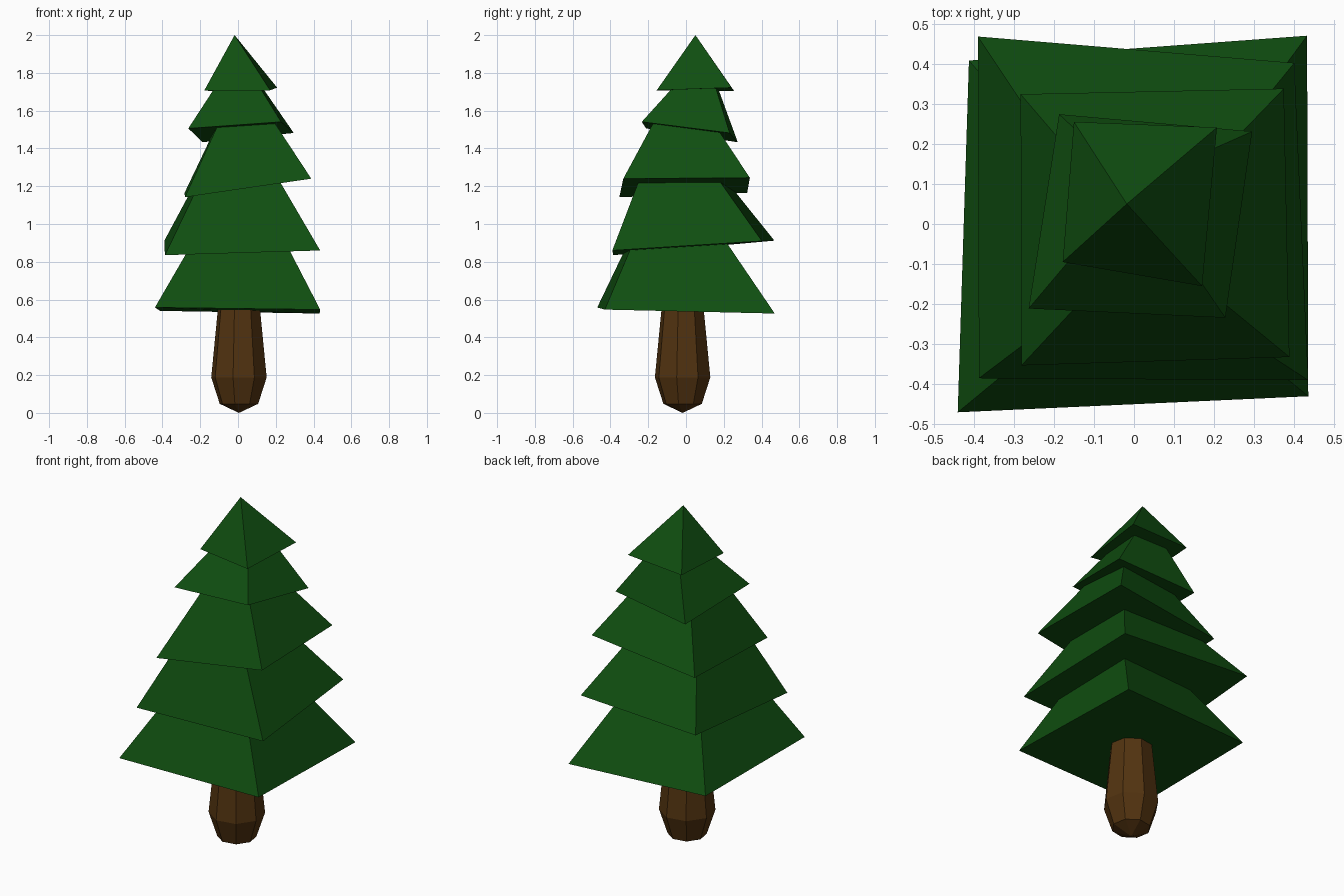
import bpy, bmesh, math
from mathutils import Vector

if "Cube" in bpy.data.objects:
    bpy.data.objects.remove(bpy.data.objects["Cube"])


def material(name, rgb):
    m = bpy.data.materials.new(name)
    m.diffuse_color = (*rgb, 1.0)
    m.use_nodes = True
    m.node_tree.nodes["Principled BSDF"].inputs["Base Color"].default_value = m.diffuse_color
    return m


def loft(name, rings, mat, tip_first=None, tip_last=None):
    """Closed flat-shaded solid through equal-sized rings, with optional end points."""
    bm = bmesh.new()
    loops = [[bm.verts.new(p) for p in ring] for ring in rings]
    n = len(loops[0])
    for a, b in zip(loops, loops[1:]):
        for i in range(n):
            j = (i + 1) % n
            bm.faces.new((a[i], a[j], b[j], b[i]))
    for loop, tip in ((loops[0], tip_first), (loops[-1], tip_last)):
        if tip is None:
            bm.faces.new(loop)
        else:
            t = bm.verts.new(tip)
            for i in range(n):
                bm.faces.new((loop[i], loop[(i + 1) % n], t))
    bmesh.ops.recalc_face_normals(bm, faces=bm.faces[:])
    me = bpy.data.meshes.new(name)
    bm.to_mesh(me)
    bm.free()
    me.materials.append(mat)
    ob = bpy.data.objects.new(name, me)
    bpy.context.collection.objects.link(ob)
    return ob


green = material("needle green", (0.005, 0.077, 0.0052))
brown = material("bark brown", (0.084, 0.033, 0.005))

# Trunk: tapered eight-sided post with a blunt pointed foot
CX, CY = 0.005, -0.018


def ring(r, z):
    return [(CX + r * math.cos(a), CY + r * math.sin(a), z)
            for a in (math.radians(45 * i - 12) for i in range(8))]


loft("trunk", [ring(0.104, 0.048), ring(0.15, 0.188), ring(0.115, 0.54), ring(0.107, 0.62)],
     brown, tip_first=(CX, CY, 0.0))

# Foliage: tilted four-sided tiers; base corners (front left, front right,
# back right, back left) and the point their ridges aim at
TIERS = [
    ([(-0.44, -0.47, 0.558), (0.435, -0.43, 0.547), (0.432, 0.47, 0.526), (-0.412, 0.408, 0.54)],
     (0.02, -0.09, 1.35)),
    ([(-0.387, -0.385, 0.835), (0.435, -0.39, 0.86), (0.40, 0.402, 0.91), (-0.39, 0.468, 0.912)],
     (-0.01, -0.10, 1.62)),
    ([(-0.281, -0.353, 1.142), (0.388, -0.332, 1.24), (0.374, 0.338, 1.245), (-0.283, 0.324, 1.165)],
     (0.02, -0.03, 1.80)),
    ([(-0.263, -0.211, 1.506), (0.228, -0.234, 1.541), (0.295, 0.231, 1.482), (-0.187, 0.274, 1.433)],
     (0.0, 0.10, 1.91)),
    ([(-0.178, -0.095, 1.708), (0.17, -0.155, 1.708), (0.207, 0.241, 1.722), (-0.15, 0.255, 1.704)],
     (-0.018, 0.05, 2.0)),
]
for k, (base, apex) in enumerate(TIERS):
    name = f"foliage_tier_{k + 1}"
    if k == len(TIERS) - 1:
        loft(name, [base], green, tip_last=apex).name = "foliage_top"
    else:
        # the top of each lower tier is hidden inside the next one
        top = [Vector(p).lerp(Vector(apex), 0.65) for p in base]
        loft(name, [base, top], green)
